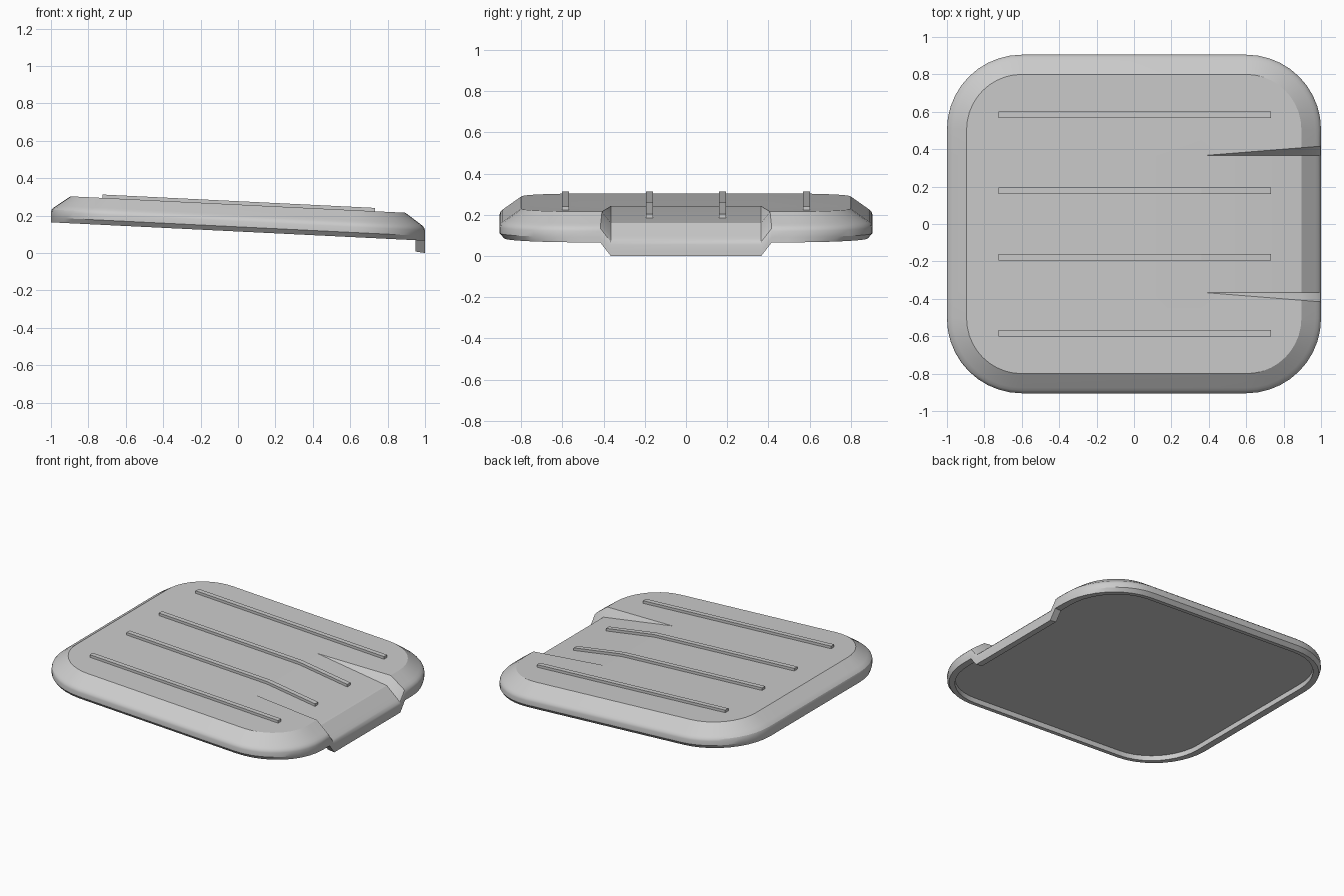
import bpy, bmesh, math
from mathutils import Vector

cube = bpy.data.objects.get("Cube")
if cube:
    bpy.data.objects.remove(cube, do_unlink=True)

HALF_X, HALF_Y, RADIUS = 1.0, 0.905, 0.4
TOP = 0.144                      # height of the top face above the rim
PANEL = 0.035                    # height of the flat underside above the rim
DIP_X, DIP_Y, DIP_FLARE = 0.36, 0.365, 0.08
DIP_SLOPE, TILT = 0.103, 0.049

grey = bpy.data.materials.new("mid_grey")
grey.use_nodes = True
grey.diffuse_color = (0.6, 0.6, 0.6, 1)
grey.node_tree.nodes["Principled BSDF"].inputs["Base Color"].default_value = (0.6, 0.6, 0.6, 1)


def outline(inset, y_scale, steps=10):
    """Rounded rectangle, offset inwards."""
    pts = []
    for q, (sx, sy) in enumerate([(1, 1), (-1, 1), (-1, -1), (1, -1)]):
        cx, cy = sx * (HALF_X - RADIUS), sy * (HALF_Y - RADIUS)
        for i in range(steps + 1):
            a = math.pi / 2 * (q + i / steps)
            pts.append((cx + (RADIUS - inset) * math.cos(a),
                        (cy + (RADIUS - inset) * math.sin(a)) * y_scale))
    return pts


def cut(bm, point, normal):
    bmesh.ops.bisect_plane(bm, geom=bm.verts[:] + bm.edges[:] + bm.faces[:], dist=1e-5,
                           plane_co=Vector(point), plane_no=Vector(normal))


def dip_and_tilt(bm):
    """Press down the middle of the +x edge, then slope the whole part."""
    cut(bm, (DIP_X, 0, 0), (1, 0, 0))
    for s in (1, -1):
        cut(bm, (DIP_X, s * DIP_Y, 0), (0, 1, 0))
        cut(bm, (DIP_X, s * DIP_Y, 0), (-s * DIP_FLARE, 1, 0))
    for v in bm.verts:
        x, y = v.co.x, abs(v.co.y)
        run = x - DIP_X
        # the underside panel stays flat
        if run > 1e-5 and abs(v.co.z - PANEL) > 1e-4:
            t = (DIP_Y + DIP_FLARE * run - y) / (DIP_FLARE * run)
            v.co.z -= DIP_SLOPE * run * min(max(t, 0), 1)
        v.co.z += DIP_SLOPE * (HALF_X - DIP_X) + TILT * (HALF_X - x)


def finish(bm, name, smooth):
    dip_and_tilt(bm)
    bmesh.ops.recalc_face_normals(bm, faces=bm.faces[:])
    mesh = bpy.data.meshes.new(name)
    bm.to_mesh(mesh)
    bm.free()
    ob = bpy.data.objects.new(name, mesh)
    bpy.context.collection.objects.link(ob)
    mesh.materials.append(grey)
    if smooth:
        bpy.ops.object.select_all(action='DESELECT')
        ob.select_set(True)
        bpy.context.view_layer.objects.active = ob
        bpy.ops.object.shade_smooth_by_angle(angle=math.radians(26))


# Cover: (inset, height, y scale) from the underside panel round the rim to the top
profile = [(0.05, PANEL, 1), (0.05, 0, 1), (0, 0, 0.975), (0, 0.025, 1), (0, 0.055, 1),
           (0.004, 0.068, 1), (0.015, 0.08, 1), (0.03, 0.091, 1), (0.105, TOP, 1)]
bm = bmesh.new()
rings = [[bm.verts.new((x, y, h)) for x, y in outline(inset, ys)] for inset, h, ys in profile]
for low, high in zip(rings, rings[1:]):
    for i in range(len(low)):
        j = (i + 1) % len(low)
        bm.faces.new((low[i], low[j], high[j], high[i]))
bm.faces.new(rings[0])
bm.faces.new(rings[-1])
finish(bm, "cover_shell", True)

# Raised ribs along the top
for i, y in enumerate((-0.585, -0.178, 0.178, 0.585)):
    bm = bmesh.new()
    bmesh.ops.create_cube(bm, size=1)
    bmesh.ops.scale(bm, vec=(1.457, 0.034, 0.023), verts=bm.verts)
    bmesh.ops.translate(bm, vec=(0.0035, y, TOP + 0.0065), verts=bm.verts)
    finish(bm, f"rib_{i + 1}", False)
